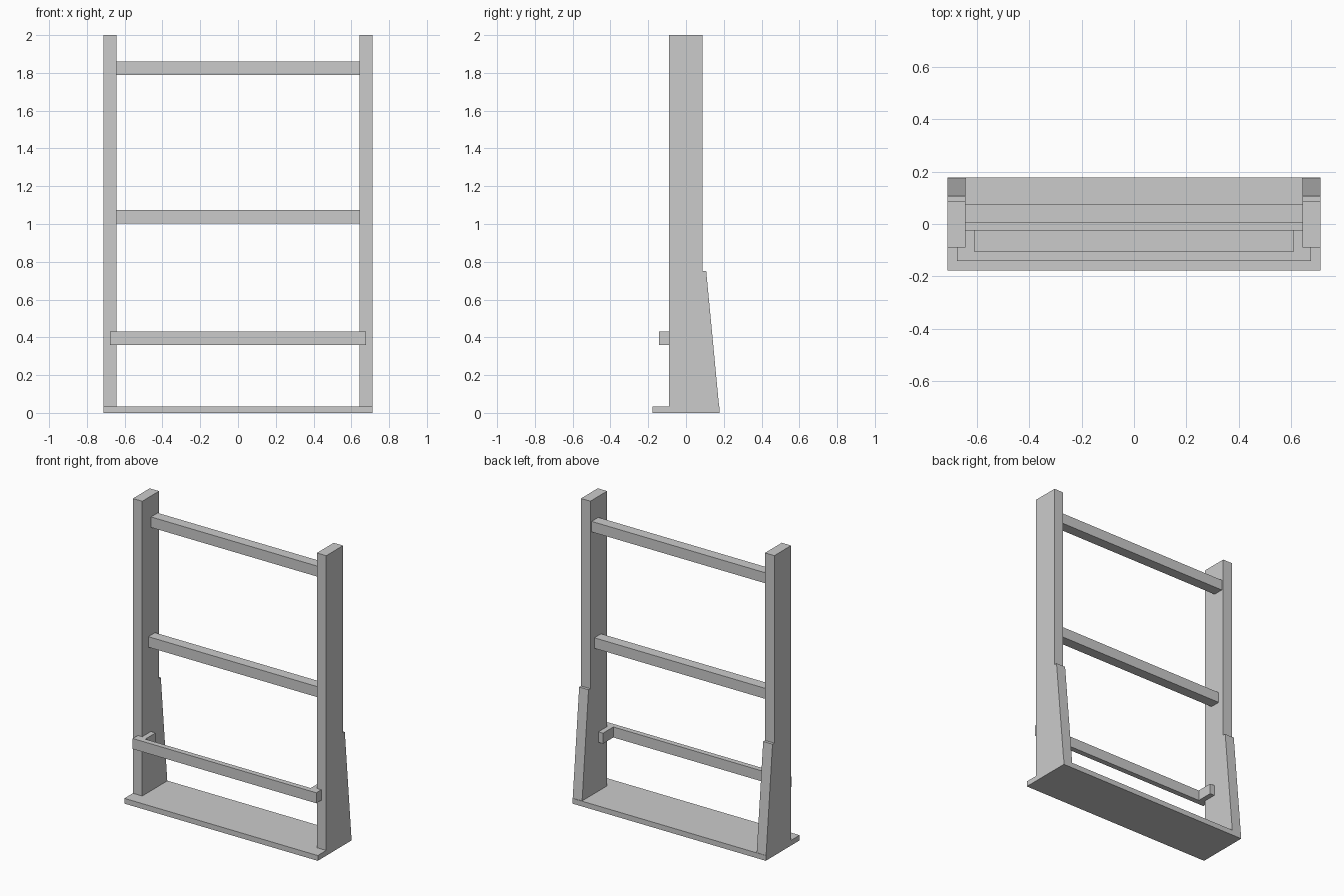
import bpy, bmesh

if "Cube" in bpy.data.objects:
    bpy.data.objects.remove(bpy.data.objects["Cube"])


def prism(name, profile, axis, lo, hi):
    """Extrude a 2D profile along x (profile in y,z) or z (profile in x,y)."""
    def place(p, t):
        return (t, p[0], p[1]) if axis == 'x' else (p[0], p[1], t)
    bm = bmesh.new()
    face = bm.faces.new([bm.verts.new(place(p, lo)) for p in profile])
    ext = bmesh.ops.extrude_face_region(bm, geom=[face])
    moved = [v for v in ext['geom'] if isinstance(v, bmesh.types.BMVert)]
    bmesh.ops.translate(bm, vec=(hi - lo, 0, 0) if axis == 'x' else (0, 0, hi - lo), verts=moved)
    bmesh.ops.recalc_face_normals(bm, faces=bm.faces[:])
    mesh = bpy.data.meshes.new(name)
    bm.to_mesh(mesh)
    bm.free()
    obj = bpy.data.objects.new(name, mesh)
    bpy.context.collection.objects.link(obj)
    return obj


def rect(a0, a1, b0, b1):
    return [(a0, b0), (a1, b0), (a1, b1), (a0, b1)]


OUTER, INNER, DEPTH, BASE = 0.713, 0.644, 0.178, 0.035

# Base plate
prism("base_plate", rect(-DEPTH, DEPTH, 0, BASE), 'x', -OUTER, OUTER)

# Uprights with a sloped brace at the back, mirrored to both sides
side = [(-0.089, BASE), (0.175, BASE), (0.107, 0.75),
        (0.088, 0.75), (0.088, 2.0), (-0.089, 2.0)]
uprights = prism("uprights", side, 'x', INNER, OUTER)
uprights.modifiers.new("mirror", 'MIRROR')

# Cross rails between the uprights
for name, y, z in (("middle_rail", -0.025, 1.003), ("top_rail", 0.004, 1.79)):
    prism(name, rect(y, y + 0.07, z, z + 0.07), 'x', -INNER, INNER)

# Front guard rail with returned ends
guard = [(-0.677, -0.142), (0.677, -0.142), (0.677, 0.003), (0.61, 0.003),
         (0.61, -0.106), (-0.61, -0.106), (-0.61, 0.003), (-0.677, 0.003)]
prism("front_guard", guard, 'z', 0.36, 0.43)
